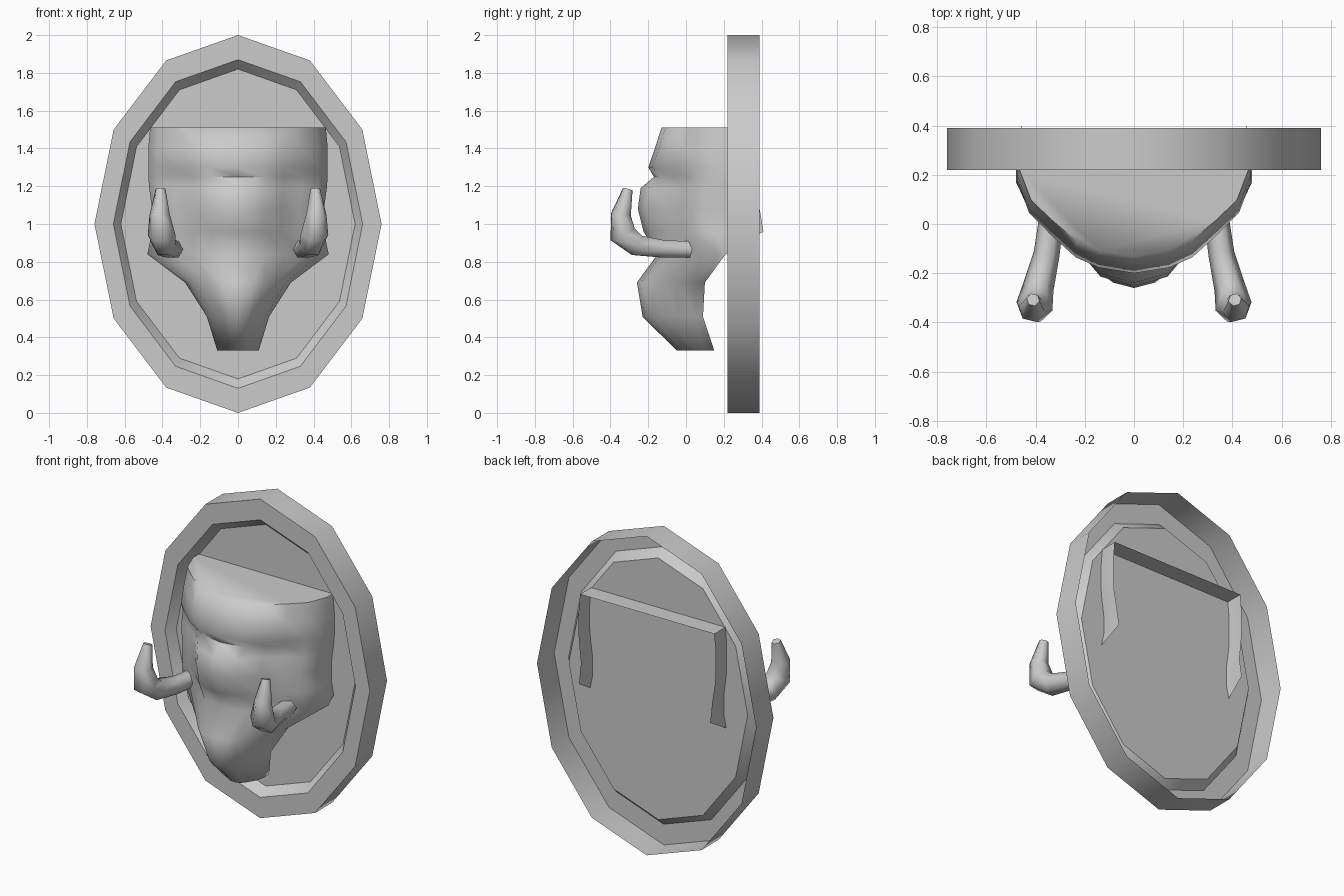
import bpy, bmesh, math

cube = bpy.data.objects.get("Cube")
if cube:
    bpy.data.objects.remove(cube)

grey = bpy.data.materials.new("plain_grey")
grey.use_nodes = True
colour = (0.6, 0.6, 0.6, 1)
grey.diffuse_color = colour
grey.node_tree.nodes["Principled BSDF"].inputs["Base Color"].default_value = colour


def smooth(obj, degrees):
    bpy.ops.object.select_all(action="DESELECT")
    obj.select_set(True)
    bpy.context.view_layer.objects.active = obj
    bpy.ops.object.shade_smooth_by_angle(angle=math.radians(degrees))


def finish(name, bm, degrees):
    bmesh.ops.recalc_face_normals(bm, faces=bm.faces)
    mesh = bpy.data.meshes.new(name)
    bm.to_mesh(mesh)
    bm.free()
    mesh.materials.append(grey)
    obj = bpy.data.objects.new(name, mesh)
    bpy.context.collection.objects.link(obj)
    smooth(obj, degrees)


def bridge(bm, rows, closed):
    for lower, upper in zip(rows, rows[1:]):
        count = len(lower)
        for i in range(count if closed else count - 1):
            j = (i + 1) % count
            bm.faces.new((lower[i], lower[j], upper[j], upper[i]))


# Oval wall plaque: open-backed shell with a rim around a sunken panel
def build_plaque():
    bm = bmesh.new()
    sides = 12
    rings = []
    for rx, rz, y in ((.76, 1, .39), (.76, 1, .22), (.66, .87, .22), (.62, .82, .275)):
        ring = []
        for k in range(sides):
            a = math.tau * k / sides
            ring.append(bm.verts.new((rx * math.sin(a), y, 1 + rz * math.cos(a))))
        rings.append(ring)
    bridge(bm, rings, True)
    bm.faces.new(rings[-1])
    finish("plaque", bm, 40)


# Animal head: stacked half-round sections, an open-backed shell
def build_head():
    across = (0, .3, .5, .72, .9, 1)
    depth = (0, .06, .17, .42, .65, 1)
    nose = (1, .75, -.05, -.2, 0, 0)
    # height, half width, front, nose bulge, side depth, back
    sections = (
        (1.51, .465, -.13, 0, .22, .385),
        (1.4, .475, -.165, 0, .2, .385),
        (1.3, .475, -.2, 0, .18, .385),
        (1.25, .475, -.13, .04, .17, .385),
        (1.19, .47, -.15, .09, .15, .385),
        (1.08, .455, -.16, .095, .13, .39),
        (.96, .455, -.15, .075, .13, .41),
        (.84, .48, -.12, .03, .17, .21),
        (.69, .28, -.25, .01, .06, .1),
        (.51, .165, -.22, .01, .05, .09),
        (.33, .11, -.05, 0, .1, .15),
    )
    bm = bmesh.new()
    rows = []
    for z, w, front, bulge, side, back in sections:
        half = [(w * a, front + (side - front) * d - bulge * n)
                for a, d, n in zip(across, depth, nose)]
        half.append((w, back))
        outline = [(-x, y) for x, y in reversed(half[1:])] + half
        rows.append([bm.verts.new((x, y, z)) for x, y in outline])
    bridge(bm, rows, False)
    bm.faces.new(rows[0])
    bm.faces.new(rows[-1])
    finish("head", bm, 75)


# Curved tusk: tapered tube along a bent path
def build_tusk(name, side):
    curve = bpy.data.curves.new(name, "CURVE")
    curve.dimensions = "3D"
    curve.bevel_depth = 1
    curve.bevel_resolution = 1
    curve.use_fill_caps = True
    path = ((.335, .03, .865, .05), (.355, -.12, .868, .053),
            (.39, -.26, .887, .064), (.405, -.335, .945, .075),
            (.415, -.345, 1.05, .055), (.41, -.308, 1.185, .027))
    spline = curve.splines.new("POLY")
    spline.points.add(len(path) - 1)
    for point, (x, y, z, r) in zip(spline.points, path):
        point.co = (side * x, y, z, 1)
        point.radius = r
    curve.materials.append(grey)
    obj = bpy.data.objects.new(name, curve)
    bpy.context.collection.objects.link(obj)
    bpy.ops.object.select_all(action="DESELECT")
    obj.select_set(True)
    bpy.context.view_layer.objects.active = obj
    bpy.ops.object.convert(target="MESH")
    smooth(bpy.context.object, 65)


build_plaque()
build_head()
build_tusk("left_tusk", 1)
build_tusk("right_tusk", -1)
